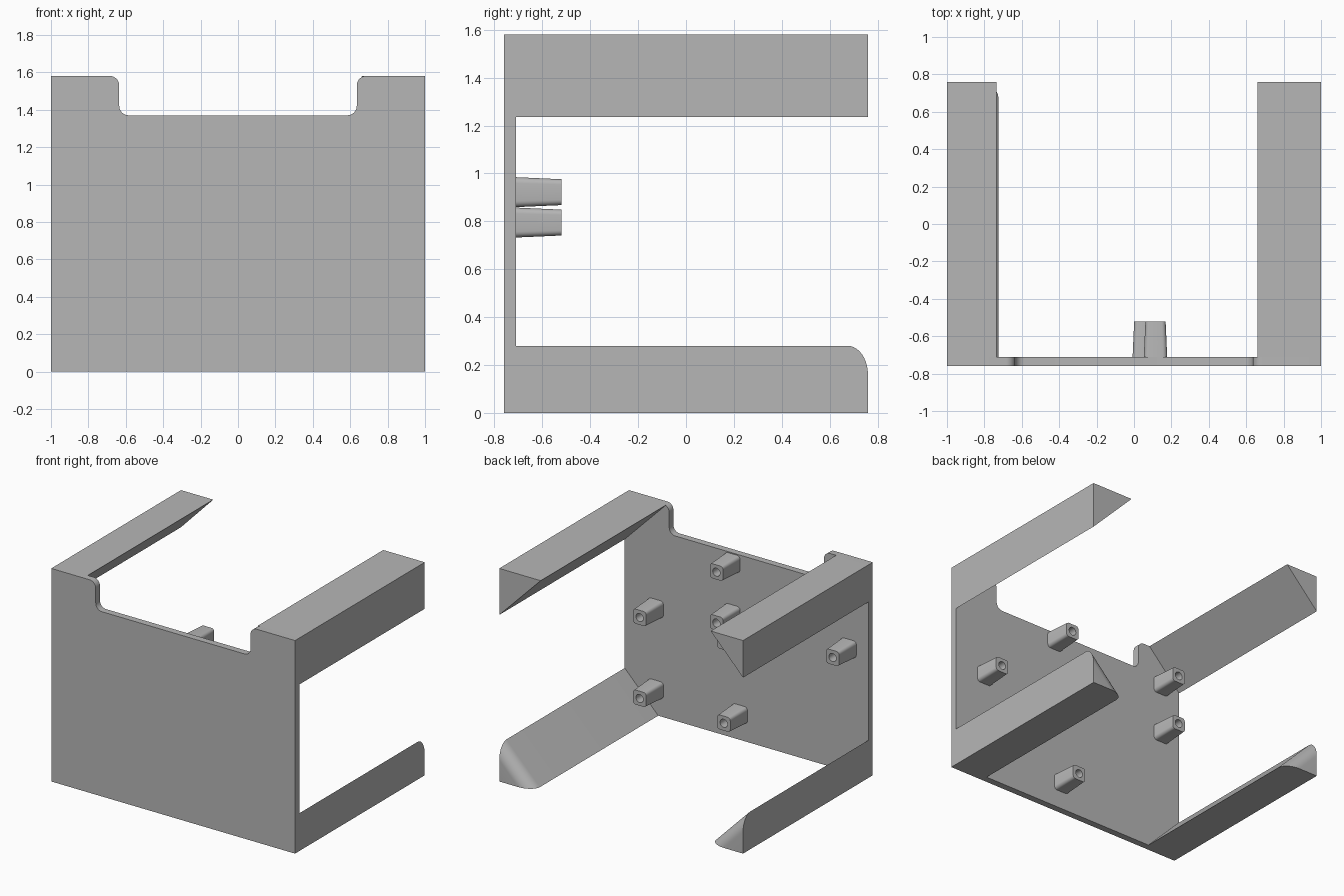
import bpy, bmesh
from math import sin, cos, pi, sqrt

if "Cube" in bpy.data.objects:
    bpy.data.objects.remove(bpy.data.objects["Cube"], do_unlink=True)

grey = bpy.data.materials.new("light_grey")
grey.use_nodes = True
colour = (0.47, 0.47, 0.47, 1)
grey.diffuse_color = colour
grey.node_tree.nodes["Principled BSDF"].inputs["Base Color"].default_value = colour

FRONT, INNER, BACK, TOP = -0.76, -0.71, 0.76, 1.58


def loft(name, rings):
    """Skin a list of equal-length point rings and cap both ends."""
    bm = bmesh.new()
    loops = [[bm.verts.new(p) for p in ring] for ring in rings]
    n = len(loops[0])
    for a, b in zip(loops, loops[1:]):
        for i in range(n):
            j = (i + 1) % n
            bm.faces.new((a[i], a[j], b[j], b[i]))
    bm.faces.new(loops[0])
    bm.faces.new(loops[-1])
    bmesh.ops.recalc_face_normals(bm, faces=bm.faces)
    mesh = bpy.data.meshes.new(name)
    bm.to_mesh(mesh)
    bm.free()
    obj = bpy.data.objects.new(name, mesh)
    bpy.context.collection.objects.link(obj)
    mesh.materials.append(grey)
    bpy.ops.object.select_all(action='DESELECT')
    obj.select_set(True)
    bpy.context.view_layer.objects.active = obj
    bpy.ops.object.shade_smooth_by_angle(angle=pi / 6)
    return obj


def arc(cx, cz, r, start, end, steps=8):
    angles = [start + (end - start) * i / steps for i in range(steps + 1)]
    return [(cx + r * cos(a), cz + r * sin(a)) for a in angles]


# Front panel with a round-cornered notch in its top edge
notch_x, notch_z, r = 0.635, 1.37, 0.05
half = [(1, 0), (1, TOP)]
half += arc(notch_x + r, TOP - r, r, pi / 2, pi)
half += arc(notch_x - r, notch_z + r, r, 0, -pi / 2)
outline = half + [(-x, z) for x, z in reversed(half)]
loft("front_panel", [[(x, y, z) for x, z in outline] for y in (FRONT, INNER)])


# Triangular corner rails, the lower ones with a rounded back end
def rail(name, side, width, height, z0, up, fillet=0):
    sections = [(INNER, 0)]
    steps = 10 if fillet else 0
    for i in range(steps + 1):
        a = pi / 2 * i / max(steps, 1)
        sections.append((BACK - fillet + fillet * sin(a), fillet * (1 - cos(a)) * sqrt(2)))
    loft(name, [[(side, y, z0),
                 (side * (1 - width + cut), y, z0),
                 (side, y, z0 + up * (height - cut))] for y, cut in sections])


rail("left_upper_rail", 1, 0.34, 0.345, TOP, -1)
rail("right_upper_rail", -1, 0.265, 0.275, TOP, -1)
rail("left_lower_rail", 1, 0.275, 0.28, 0, 1, 0.085)
rail("right_lower_rail", -1, 0.275, 0.28, 0, 1, 0.085)


# Tapered mounting posts with screw holes
def rounded_square(size, radius):
    h = size / 2 - radius
    pts = []
    for c, (sx, sz) in enumerate([(1, 1), (-1, 1), (-1, -1), (1, -1)]):
        pts += arc(sx * h, sz * h, radius, c * pi / 2, (c + 1) * pi / 2, 5)
    return pts


def post(name, x, z):
    tip = -0.52
    hole = [(0.03 * cos(a), 0.03 * sin(a)) for a in [(i + 0.5) * pi / 12 for i in range(24)]]
    layers = [(rounded_square(0.125, 0.025), INNER), (rounded_square(0.108, 0.022), tip),
              (hole, tip), (hole, INNER + 0.01)]
    loft(name, [[(x + px, y, z + pz) for px, pz in pts] for pts, y in layers])


for board, xs, zs in [("upper", (0.115, -0.838), (1.30, 0.922)),
                      ("lower", (0.745, 0.055), (0.795, 0.195))]:
    for x in xs:
        for z in zs:
            post(board + "_mounting_post", x, z)
